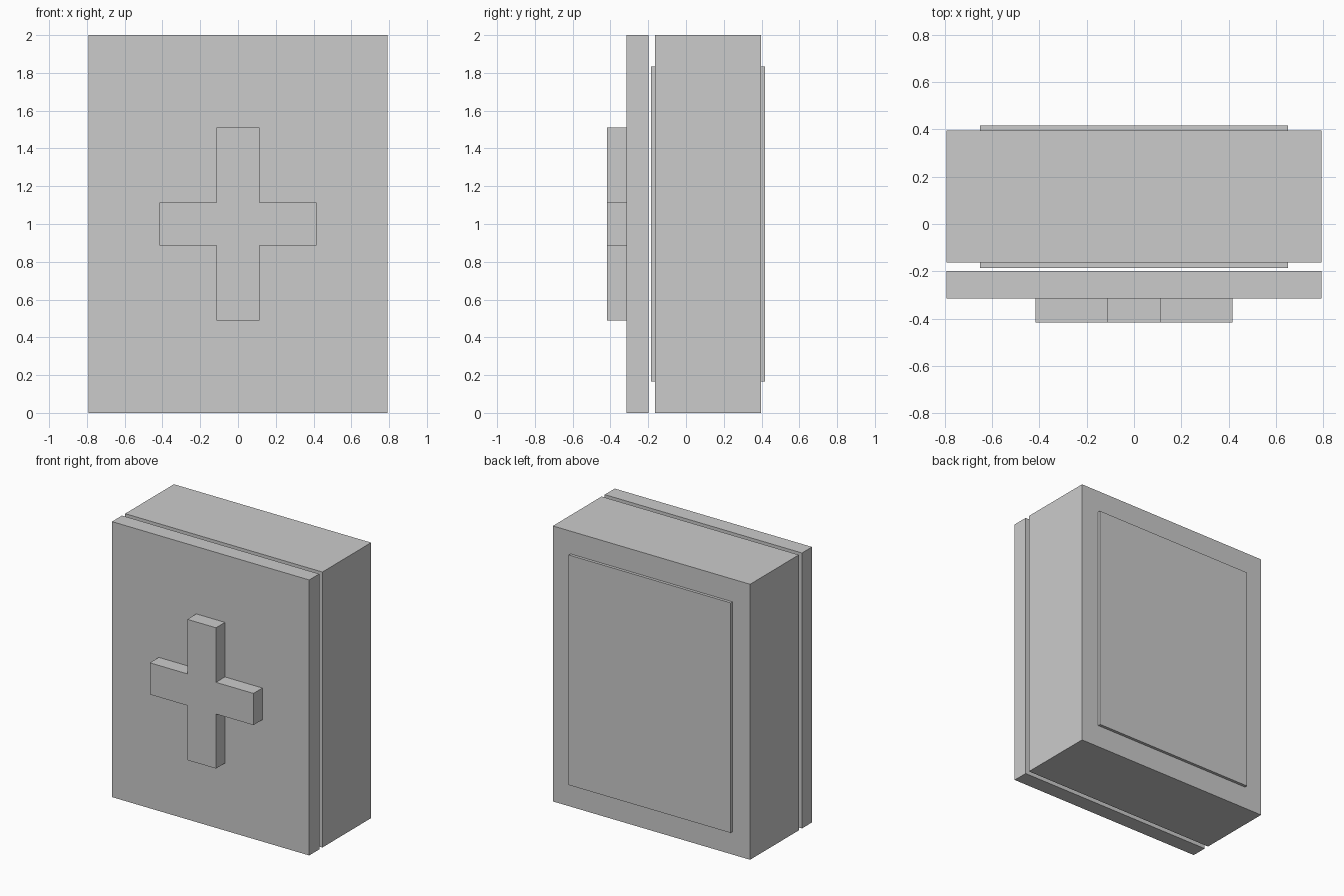
import bpy
import bmesh

if "Cube" in bpy.data.objects:
    bpy.data.objects.remove(bpy.data.objects["Cube"])

def prism(name, outline, y0, y1):
    """Extrude an (x, z) outline from y0 back to y1."""
    bm = bmesh.new()
    face = bm.faces.new([bm.verts.new((x, y0, z)) for x, z in outline])
    ext = bmesh.ops.extrude_face_region(bm, geom=[face], use_keep_orig=True)
    verts = [g for g in ext["geom"] if isinstance(g, bmesh.types.BMVert)]
    bmesh.ops.translate(bm, verts=verts, vec=(0, y1 - y0, 0))
    bmesh.ops.recalc_face_normals(bm, faces=bm.faces)
    mesh = bpy.data.meshes.new(name)
    bm.to_mesh(mesh)
    bm.free()
    obj = bpy.data.objects.new(name, mesh)
    bpy.context.collection.objects.link(obj)
    return obj

def rect(half_w, half_h, zc=1.0):
    return [(-half_w, zc - half_h), (half_w, zc - half_h),
            (half_w, zc + half_h), (-half_w, zc + half_h)]

# Cabinet body and the separate door in front of it
prism("cabinet_body", rect(0.792, 1.0), -0.163, 0.396)
prism("cabinet_door", rect(0.792, 1.0), -0.314, -0.199)

# Thin raised panels on the body's inner front and its back
prism("front_panel", rect(0.65, 0.835), -0.185, -0.163)
prism("back_panel", rect(0.65, 0.835), 0.396, 0.417)

# Raised cross on the door
w, ax, az = 0.115, 0.416, 0.511
quarter = [(w, az), (w, w), (ax, w)]
right = quarter + [(x, -z) for x, z in reversed(quarter)]
outline = right + [(-x, z) for x, z in reversed(right)]
prism("door_cross", [(x, z + 1.0) for x, z in outline], -0.417, -0.314)
